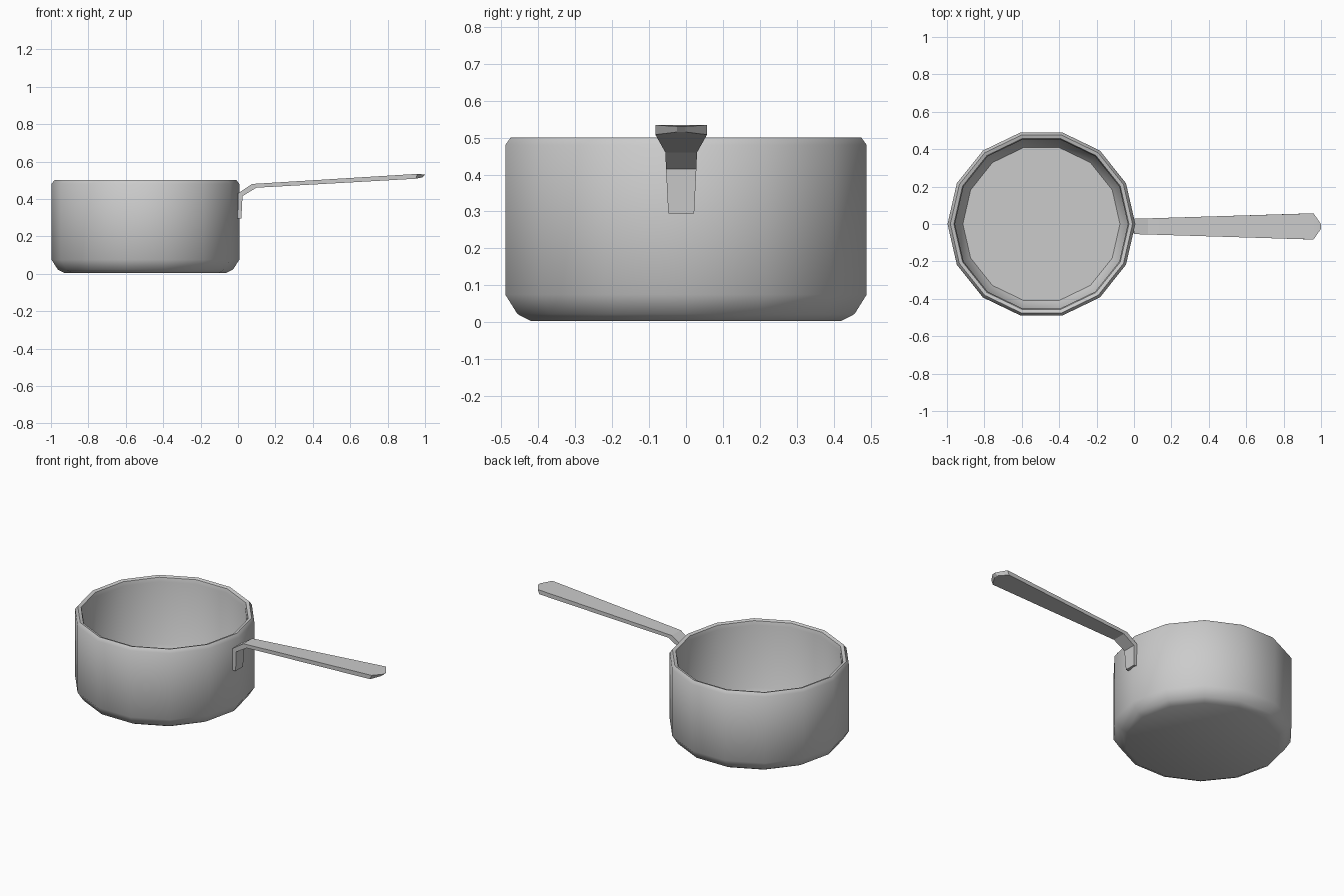
import bpy, bmesh, math
from mathutils import Vector

if "Cube" in bpy.data.objects:
    bpy.data.objects.remove(bpy.data.objects["Cube"])

def make_object(name, bm, angle):
    bmesh.ops.recalc_face_normals(bm, faces=bm.faces)
    mesh = bpy.data.meshes.new(name)
    bm.to_mesh(mesh)
    bm.free()
    ob = bpy.data.objects.new(name, mesh)
    bpy.context.collection.objects.link(ob)
    bpy.ops.object.select_all(action='DESELECT')
    ob.select_set(True)
    bpy.context.view_layer.objects.active = ob
    bpy.ops.object.shade_smooth_by_angle(angle=math.radians(angle))
    return ob

def loft(name, rings, angle):
    """Skin a row of closed rings and cap both ends."""
    bm = bmesh.new()
    rows = [[bm.verts.new(p) for p in ring] for ring in rings]
    for a, b in zip(rows, rows[1:]):
        n = len(a)
        for i in range(n):
            j = (i + 1) % n
            bm.faces.new((a[i], a[j], b[j], b[i]))
    bm.faces.new(rows[0])
    bm.faces.new(rows[-1])
    return make_object(name, bm, angle)

# Pot: outer wall, rolled rim, inner wall and floor as (radius, z)
SIDES = 14
CENTRE = Vector((-0.495, 0, 0))
profile = [(0.43, 0.003), (0.468, 0.022), (0.502, 0.075), (0.502, 0.48),
           (0.487, 0.50), (0.468, 0.494), (0.462, 0.47),
           (0.462, 0.09), (0.42, 0.03)]

def circle(r, z):
    return [CENTRE + Vector((r * math.cos(t), r * math.sin(t), z))
            for t in (2 * math.pi * i / SIDES for i in range(SIDES))]

loft("pot", [circle(r, z) for r, z in profile], 50)

# Handle: flat strip, stations of (upper x, z), (lower x, z), half width
stations = [((-0.002, 0.295), (0.018, 0.295), 0.035),
            ((0.0, 0.43), (0.024, 0.415), 0.041),
            ((0.075, 0.48), (0.098, 0.46), 0.043),
            ((0.96, 0.534), (0.95, 0.508), 0.070),
            ((1.0, 0.530), (0.985, 0.515), 0.012)]
rings = []
for (ux, uz), (lx, lz), w in stations:
    y = -0.013
    rings.append([(ux, y - w, uz), (ux, y + w, uz),
                  (lx, y + w, lz), (lx, y - w, lz)])
loft("handle", rings, 20)
